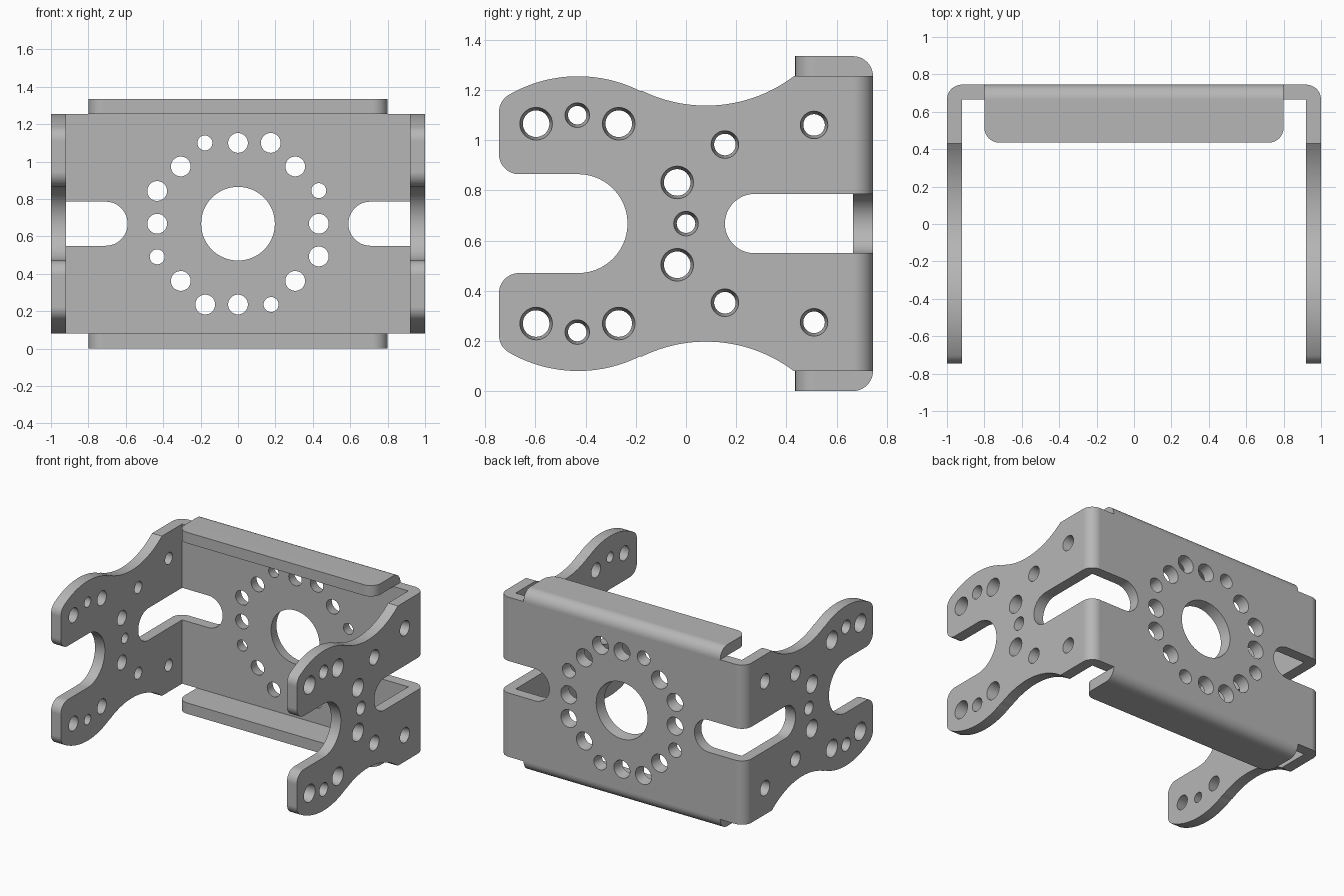
import bpy, bmesh
from math import sin, cos, radians

old = bpy.data.objects.get("Cube")
if old:
    bpy.data.objects.remove(old, do_unlink=True)

MID = 0.668      # height of the horizontal symmetry plane
T = 0.08         # sheet thickness
TOP = 1.255      # top of the bent sheet

metal = bpy.data.materials.new("grey_metal")
metal.use_nodes = True
grey = (0.47, 0.47, 0.47, 1)
metal.diffuse_color = grey
metal.node_tree.nodes["Principled BSDF"].inputs["Base Color"].default_value = grey


def arc(cx, cy, r, start, end, n=12):
    angles = [radians(start + (end - start) * i / n) for i in range(n + 1)]
    return [(cx + r * cos(a), cy + r * sin(a)) for a in angles]


def loft(bm, loop_a, loop_b):
    """Closed solid between two matching loops."""
    a = [bm.verts.new(p) for p in loop_a]
    b = [bm.verts.new(p) for p in loop_b]
    n = len(a)
    bm.faces.new(a)
    bm.faces.new(b[::-1])
    for i in range(n):
        bm.faces.new((a[i], b[i], b[(i + 1) % n], a[(i + 1) % n]))


def finish(name, bm):
    bmesh.ops.recalc_face_normals(bm, faces=bm.faces[:])
    mesh = bpy.data.meshes.new(name)
    bm.to_mesh(mesh)
    bm.free()
    mesh.materials.append(metal)
    obj = bpy.data.objects.new(name, mesh)
    bpy.context.collection.objects.link(obj)
    return obj


def activate(obj):
    bpy.ops.object.select_all(action='DESELECT')
    obj.select_set(True)
    bpy.context.view_layer.objects.active = obj


def cut(obj, bm, operation='DIFFERENCE'):
    cutter = finish("cutter", bm)
    cutter.hide_render = True
    activate(obj)
    mod = obj.modifiers.new("cut", 'BOOLEAN')
    mod.object, mod.operation, mod.solver = cutter, operation, 'EXACT'
    bpy.ops.object.modifier_apply(modifier=mod.name)
    bpy.data.objects.remove(cutter, do_unlink=True)


def smooth(obj):
    activate(obj)
    bpy.ops.object.shade_smooth_by_angle(angle=radians(30))
    mod = obj.modifiers.new("flat_normals", 'WEIGHTED_NORMAL')
    mod.keep_sharp = True


# U-shaped sheet, bent at the two back corners
half = [(0.92, -0.8), (1, -0.8)] + arc(0.92, 0.665, T, 0, 90)
left = [(-x, y) for x, y in reversed(half)]
profile = half + left + [(-0.92, 0.665), (0.92, 0.665)]
bm = bmesh.new()
loft(bm, [(x, y, 0) for x, y in profile], [(x, y, 1.4) for x, y in profile])
bracket = finish("bent_bracket", bm)

# Side outline: forked front, wavy top and bottom edges
upper = (arc(-0.43, MID, 0.197, 0, 90, 20)
         + arc(-0.665, MID + 0.277, T, 270, 180)
         + arc(-0.665, 1.112, T, 180, 120)
         + arc(-0.43, 0.705, 0.55, 119, 63.3, 24)
         + arc(0.08, 1.718, 0.58, 244, 307.1, 24)
         + [(0.8, TOP)])
lower = [(y, 2 * MID - z) for y, z in reversed(upper[1:])]
outline = lower + upper
bm = bmesh.new()
loft(bm, [(-1.2, y, z) for y, z in outline], [(1.2, y, z) for y, z in outline])
cut(bracket, bm, 'INTERSECT')

# Slots that wrap around the bends
side_slot = arc(0.273, MID, 0.118, 90, 270, 24) + [(0.8, MID - 0.118), (0.8, MID + 0.118)]
bm = bmesh.new()
for s in (-1, 1):
    loft(bm, [(s * 0.85, y, z) for y, z in side_slot],
         [(s * 1.05, y, z) for y, z in side_slot])
cut(bracket, bm)
back_slot = arc(0.708, MID, 0.118, 90, 270, 24) + [(1.05, MID - 0.118), (1.05, MID + 0.118)]
bm = bmesh.new()
for s in (-1, 1):
    loft(bm, [(s * x, 0.6, z) for x, z in back_slot],
         [(s * x, 0.8, z) for x, z in back_slot])
cut(bracket, bm)

# Holes, slightly wider on the outer face
TAPER = 0.012


def hole(bm, u, v, r, place, n=32):
    """place(u, v, depth) maps a point; depth is 0 inside and 1 outside."""
    loops = [[place(a, b, d) for a, b in arc(u, v, r + TAPER * d, 0, 360, n)[:-1]]
             for d in (-0.3, 1.3)]
    loft(bm, *loops)


BIG, MEDIUM, SMALL = 0.053, 0.043, 0.037
side_holes = [(-0.597, 0.398, BIG), (-0.268, 0.398, BIG), (-0.433, 0.432, SMALL),
              (-0.035, 0.164, BIG), (0.155, 0.315, MEDIUM), (0.51, 0.393, MEDIUM)]
bm = bmesh.new()
for s in (-1, 1):
    place = lambda u, v, d, s=s: (s * (0.92 + T * d), u, v)
    hole(bm, 0, MID, SMALL, place)
    for y, dz, r in side_holes:
        for m in (-1, 1):
            hole(bm, y, MID + m * dz, r, place)

# Back holes: one quarter of the ring turned four times, plus the centre bore
place_back = lambda u, v, d: (u, 0.665 + T * d, v)
hole(bm, 0, MID, 0.197, place_back, 64)
for x, z, r in [(0, 0.432, BIG), (0.306, 0.306, BIG), (0.175, 0.432, BIG), (-0.177, 0.432, 0.04)]:
    for turn in range(4):
        hole(bm, x, MID + z, r, place_back)
        x, z = -z, x
cut(bracket, bm)
smooth(bracket)

# Top and bottom flanges folded forward from the back plate
flange = [(0.435, TOP)] + arc(0.665, TOP, T, 0, 90) + [(0.435, TOP + T)]
for name, flip in (("top_flange", False), ("bottom_flange", True)):
    pts = [(y, 2 * MID - z if flip else z) for y, z in flange]
    bm = bmesh.new()
    loft(bm, [(-0.8, y, z) for y, z in pts], [(0.8, y, z) for y, z in pts])
    corners = [e for e in bm.edges
               if all(v.co.y < 0.44 for v in e.verts)
               and abs(e.verts[0].co.x - e.verts[1].co.x) < 0.01]
    bmesh.ops.bevel(bm, geom=corners, offset=T, segments=8, profile=0.5, affect='EDGES')
    smooth(finish(name, bm))
